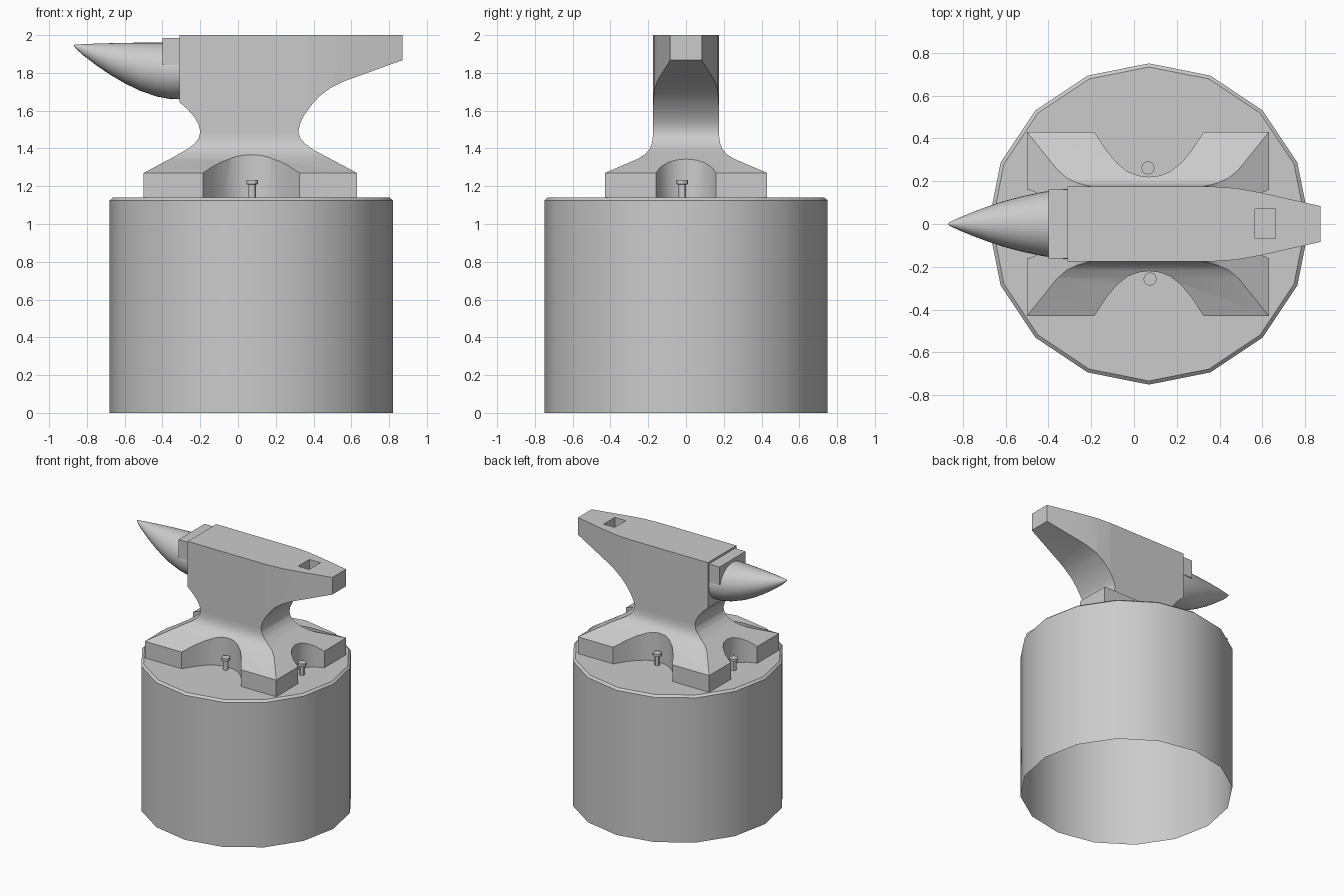
import bpy, bmesh, math
from mathutils import Vector

if "Cube" in bpy.data.objects:
    bpy.data.objects.remove(bpy.data.objects["Cube"])

CX = 0.07  # x centre of stump and anvil foot


def finish(name, bm, smooth=30):
    bmesh.ops.recalc_face_normals(bm, faces=bm.faces)
    me = bpy.data.meshes.new(name)
    bm.to_mesh(me)
    bm.free()
    ob = bpy.data.objects.new(name, me)
    bpy.context.collection.objects.link(ob)
    shade(ob, smooth)
    return ob


def shade(ob, angle):
    bpy.ops.object.select_all(action='DESELECT')
    ob.select_set(True)
    bpy.context.view_layer.objects.active = ob
    bpy.ops.object.shade_smooth_by_angle(angle=math.radians(angle))


def prism(name, pts, axis, lo, hi):
    """Extrude a 2D outline along an axis from lo to hi."""
    place = {'x': lambda a, b, t: (t, a, b),
             'y': lambda a, b, t: (a, t, b),
             'z': lambda a, b, t: (a, b, t)}[axis]
    bm = bmesh.new()
    face = bm.faces.new([bm.verts.new(place(a, b, lo)) for a, b in pts])
    new = bmesh.ops.extrude_face_region(bm, geom=[face])['geom']
    bmesh.ops.translate(bm, verts=[v for v in new if isinstance(v, bmesh.types.BMVert)],
                        vec=Vector(place(0, 0, hi - lo)))
    return finish(name, bm)


def loft(name, rings, cap_start=True, cap_end=True):
    """Skin a list of rings of equal point count."""
    bm = bmesh.new()
    rows = [[bm.verts.new(p) for p in r] for r in rings]
    n = len(rows[0])
    for a, b in zip(rows, rows[1:]):
        for i in range(n):
            bm.faces.new((a[i], a[(i + 1) % n], b[(i + 1) % n], b[i]))
    if cap_start:
        bm.faces.new(rows[0])
    if cap_end:
        bm.faces.new(rows[-1])
    return finish(name, bm)


def disc(x, y, z, r, n):
    return [(x + r * math.cos(2 * math.pi * i / n), y + r * math.sin(2 * math.pi * i / n), z)
            for i in range(n)]


def boolean(ob, cutter, op='DIFFERENCE'):
    m = ob.modifiers.new(op.lower(), 'BOOLEAN')
    m.operation, m.solver, m.object = op, 'EXACT', cutter
    bpy.context.view_layer.objects.active = ob
    bpy.ops.object.modifier_apply(modifier=m.name)
    bpy.data.objects.remove(cutter)


# Stump: 16 sides, open underneath, small top chamfer
loft("stump", [disc(CX, 0, z, r, 16) for r, z in ((0.75, 0), (0.75, 1.125), (0.733, 1.14))],
     cap_start=False)

# Anvil body: front profile intersected with side profile
left = [(-0.31, 2), (-0.31, 1.645), (-0.265, 1.605), (-0.23, 1.565), (-0.208, 1.525), (-0.2, 1.49),
        (-0.207, 1.455), (-0.23, 1.425), (-0.27, 1.395), (-0.35, 1.35), (-0.5, 1.27), (-0.5, 1.14)]
right = [(0.63, 1.14), (0.63, 1.27), (0.48, 1.35), (0.395, 1.395), (0.355, 1.425), (0.33, 1.455),
         (0.32, 1.49), (0.328, 1.53), (0.35, 1.575), (0.385, 1.625), (0.43, 1.675), (0.49, 1.72),
         (0.56, 1.755), (0.87, 1.867), (0.87, 2)]
body = prism("anvil_body", left + right, 'y', -0.6, 0.6)
half = [(0.175, 2.1), (0.175, 1.47), (0.18, 1.43), (0.192, 1.398), (0.215, 1.37), (0.255, 1.345),
        (0.43, 1.27), (0.43, 1.0)]
side = prism("cutter", half + [(-y, z) for y, z in reversed(half)], 'x', -0.7, 1.0)
boolean(body, side, 'INTERSECT')

# Heel tapers, and arched notches on front/back and both ends
taper = [(0.36, 0.1755), (0.48, 0.167), (0.6, 0.145), (0.9, 0.077), (0.9, 0.3), (0.36, 0.3)]
arch = [(-0.255, 0.5), (-0.255, 0.43), (-0.2, 0.345), (-0.15, 0.285), (-0.1, 0.245), (-0.05, 0.226),
        (0, 0.22)]
arch += [(-x, y) for x, y in reversed(arch[:-1])]
end = [(-0.16, 0.7), (-0.16, 0.56), (-0.135, 0.5), (-0.095, 0.455), (-0.05, 0.43), (0, 0.422)]
end += [(-y, x) for y, x in reversed(end[:-1])]
for s in (-1, 1):
    boolean(body, prism("cutter", [(x, s * y) for x, y in taper], 'z', 1.5, 2.1))
    boolean(body, prism("cutter", [(CX + x, s * y) for x, y in arch], 'z', 1.0, 1.46))
    boolean(body, prism("cutter", [(CX + s * x, y) for y, x in end], 'z', 1.0, 1.46))

# Square tool hole in the heel
boolean(body, prism("cutter", [(0.565, -0.068), (0.66, -0.068), (0.66, 0.07), (0.565, 0.07)],
                    'z', 1.93, 2.1))
shade(body, 30)

# Step block between face and horn
prism("step", [(-0.4, 1.843), (-0.3, 1.843), (-0.3, 1.984), (-0.4, 1.984)], 'y', -0.16, 0.16)

# Horn: elliptical rings (x, bottom z, top z, half width)
horn = [(-0.3, 1.66, 1.96, 0.165), (-0.36, 1.662, 1.96, 0.16), (-0.43, 1.675, 1.96, 0.149),
        (-0.52, 1.706, 1.96, 0.13), (-0.6, 1.745, 1.959, 0.109), (-0.68, 1.792, 1.957, 0.083),
        (-0.75, 1.84, 1.955, 0.057), (-0.82, 1.893, 1.952, 0.028), (-0.86, 1.93, 1.95, 0.009),
        (-0.87, 1.945, 1.948, 0.001)]
N = 32
loft("horn", [[(x, w * math.cos(2 * math.pi * i / N),
                (b + t) / 2 + (t - b) / 2 * math.sin(2 * math.pi * i / N)) for i in range(N)]
              for x, b, t, w in horn])

# Four spikes pinning the foot to the stump
for name, x, y in (("front", 0.075, -0.257), ("back", 0.065, 0.262),
                   ("right", 0.565, -0.02), ("left", -0.425, 0.02)):
    loft(name + "_spike", [disc(x, y, z, r, 12) for r, z in
                           ((0.02, 1.13), (0.02, 1.208), (0.031, 1.212), (0.031, 1.234))])
